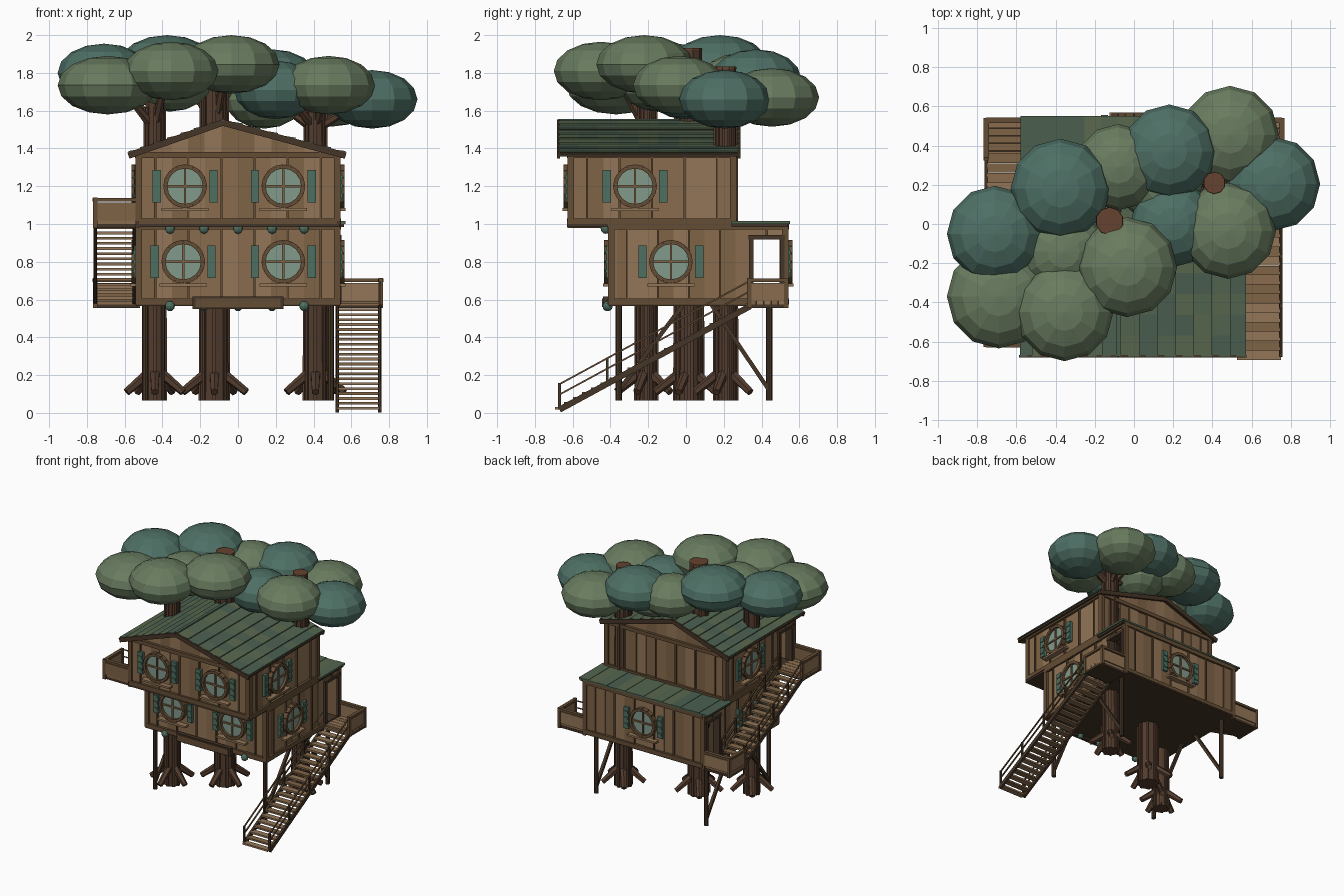
import bpy, bmesh, math, random
from mathutils import Vector as V, Matrix as M

if "Cube" in bpy.data.objects:
    bpy.data.objects.remove(bpy.data.objects["Cube"])
random.seed(4)

COL = dict(wood1=(.25, .15, .075), wood2=(.21, .125, .06), wood3=(.29, .18, .095), trim=(.13, .075, .035),
           dark=(.06, .036, .02), bark=(.085, .045, .027), cut=(.13, .055, .03), leaf_green=(.14, .2, .115),
           leaf_blue=(.075, .16, .13), roof1=(.085, .13, .08), roof2=(.07, .115, .08), roof3=(.1, .14, .075),
           glass=(.22, .32, .26), shutter=(.075, .16, .12))
MATS = {}
for k, c in COL.items():
    MATS[k] = bpy.data.materials.new(k)
    MATS[k].diffuse_color = (*c, 1)
KEYS = list(COL)
WOOD = ['wood1', 'wood2', 'wood3']
ROOF = ['roof1', 'roof2', 'roof3']


class Part:
    """One named object collected from simple solids."""
    def __init__(s, name, frame=M()):
        s.name, s.frame, s.bm = name, frame, bmesh.new()

    def paint(s, verts, col):
        for f in {f for v in verts for f in v.link_faces}:
            f.material_index = KEYS.index(col)

    def box(s, lo, hi, col):
        lo, hi = V(lo), V(hi)
        m = M.Translation((lo + hi) / 2) @ M.Diagonal((*(hi - lo), 1))
        s.paint(bmesh.ops.create_cube(s.bm, size=1, matrix=m)['verts'], col)

    def bar(s, p, q, w, t, col):  # squared timber from p to q
        p, q = V(p), V(q)
        d = (q - p).normalized()
        side = d.cross(V((0, 0, 1)))
        side = V((1, 0, 0)) if side.length < 1e-3 else side.normalized()
        m = M((side, side.cross(d), d)).transposed().to_4x4()
        m = M.Translation((p + q) / 2) @ m @ M.Diagonal((w, t, (q - p).length, 1))
        s.paint(bmesh.ops.create_cube(s.bm, size=1, matrix=m)['verts'], col)

    def cone(s, p, q, r1, r2, n, col):
        p, q = V(p), V(q)
        m = M.Translation((p + q) / 2) @ (q - p).to_track_quat('Z', 'Y').to_matrix().to_4x4()
        s.paint(bmesh.ops.create_cone(s.bm, cap_ends=True, segments=n, radius1=r1, radius2=r2,
                                      depth=(q - p).length, matrix=m)['verts'], col)

    def ball(s, c, r, h, u, v, col):
        m = M.Translation(c) @ M.Diagonal((r, r, h, 1))
        s.paint(bmesh.ops.create_uvsphere(s.bm, u_segments=u, v_segments=v, radius=1, matrix=m)['verts'], col)

    def prism(s, pts, y0, y1, col):  # xz outline extruded along y
        a, b = [[s.bm.verts.new((x, y, z)) for x, z in pts] for y in (y0, y1)]
        n = len(pts)
        s.bm.faces.new(a)
        s.bm.faces.new(b[::-1])
        for i in range(n):
            s.bm.faces.new((a[i], b[i], b[(i + 1) % n], a[(i + 1) % n]))
        s.paint(a + b, col)

    def done(s):
        bmesh.ops.recalc_face_normals(s.bm, faces=s.bm.faces[:])
        me = bpy.data.meshes.new(s.name)
        for k in KEYS:
            me.materials.append(MATS[k])
        s.bm.to_mesh(me)
        s.bm.free()
        ob = bpy.data.objects.new(s.name, me)
        ob.matrix_world = s.frame
        bpy.context.collection.objects.link(ob)


def on_wall(x, y, z, deg):
    return M.Translation((x, y, z)) @ M.Rotation(math.radians(deg), 4, 'Z')


# Plank walls: local x runs along the wall, -y points outward
def wall(name, x, y, deg, half, z0, z1, door=None):
    p = Part(name, on_wall(x, y, 0, deg))
    cuts = [-half, half] + ([door[0], door[1]] if door else [])
    cuts.sort()
    for a, b in zip(cuts, cuts[1:]):
        n = max(1, round((b - a) / .085))
        low = door[2] if door and a == door[0] else z0
        for i in range(n):
            u, w = a + (b - a) * i / n, a + (b - a) * (i + 1) / n
            p.box((u, -random.choice((0, .004, .007)), low), (w, .03, z1), random.choice(WOOD))
            if i % 2:
                p.box((u - .006, -.013, low), (u + .006, .01, z1), 'trim')
    for z in (z0 + .015, z1 - .015):
        for a, b in zip(cuts, cuts[1:]):
            if not (door and a == door[0] and z < door[2]):
                p.box((a, -.02, z - .015), (b, .01, z + .015), 'trim')
    for s in (-1, 1):
        p.box((s * half - .017, -.018, z0), (s * half + .017, .017, z1), 'trim')
    if door:
        for u in door[:2]:
            p.box((u - .012, -.022, z0), (u + .012, .034, door[2]), 'dark')
        p.box((door[0] - .015, -.024, door[2] - .012), (door[1] + .015, .034, door[2] + .012), 'dark')
    p.done()


wall('lower_front_wall', 0, -.395, 0, .525, .575, 1)
wall('lower_back_wall', 0, .525, 180, .525, .575, 1)
wall('lower_right_wall', .525, .065, 90, .46, .575, 1, (.28, .445, .93))
wall('lower_left_wall', -.525, .065, -90, .46, .575, 1, (-.445, -.28, .93))
wall('upper_front_wall', 0, -.61, 0, .525, 1, 1.38)
wall('upper_back_wall', 0, .25, 180, .525, 1, 1.38)
wall('upper_right_wall', .525, -.18, 90, .43, 1, 1.38)
wall('upper_left_wall', -.525, -.18, -90, .43, 1, 1.38, (.24, .40, 1.3))

# Floors
p = Part('floors')
p.box((-.54, -.41, .565), (.54, .54, .6), 'dark')
p.box((-.54, -.63, .985), (.54, .26, 1.015), 'dark')
p.done()


# Round windows with shutters and sill
def window(name, x, y, z, deg, r=.105):
    p = Part(name, on_wall(x, y, z, deg))
    p.cone((0, .02, 0), (0, -.018, 0), r, r, 16, 'glass')
    ring = [(r * math.cos(i * math.pi / 8), -.018, r * math.sin(i * math.pi / 8)) for i in range(17)]
    for a, b in zip(ring, ring[1:]):
        p.bar(a, b, .04, .022, 'trim')
    p.box((-r, -.028, -.006), (r, -.01, .006), 'wood2')
    p.box((-.006, -.028, -r), (.006, -.01, r), 'wood2')
    p.box((-.125, -.045, -r - .025), (.125, .005, -r - .01), 'wood3')
    for s in (-1, 1):
        p.box((s * .15 - .022, -.025, -.085), (s * .15 + .022, .005, .085), 'shutter')
        for k in (-.05, 0, .05):
            p.box((s * .15 - .018, -.031, k - .008), (s * .15 + .018, -.02, k + .008), 'shutter')
    p.done()


for i, (x, y, z, d) in enumerate([(-.29, -.395, .8, 0), (.24, -.395, .8, 0), (-.28, -.61, 1.2, 0), (.24, -.61, 1.2, 0),
                                  (.525, -.08, .8, 90), (.525, -.27, 1.2, 90), (0, .525, .8, 180),
                                  (-.525, -.06, .8, -90), (-.525, -.05, 1.2, -90)]):
    window(f'round_window_{i}', x, y, z, d)

# Gable roof with offset ridge, shingle courses and gable boards
RX, RZ, EZ, Y0, Y1 = -.08, 1.545, 1.37, -.675, .28
p = Part('main_roof')
for ex in (-.58, .57):
    top, low = V((RX, 0, RZ)), V((ex, 0, EZ))
    mid = V((0, (Y0 + Y1) / 2, -.006))
    p.bar(top + mid, low + mid, Y1 - Y0, .014, 'dark')
    for y in (Y0, Y1):
        p.bar(top + V((0, y, -.008)), low + V((0, y, -.008)), .015, .034, 'dark')
    for c in range(7):
        a, b = top.lerp(low, c / 7), top.lerp(low, (c + 1.15) / 7 if c < 6 else 1)
        for j in range(9):
            y = V((0, Y0 + (Y1 - Y0) * (j + .5) / 9, 0))
            p.bar(a + y, b + y + V((0, 0, .012)), (Y1 - Y0) / 9, .008, random.choice(ROOF))
p.box((RX - .012, Y0, RZ - .005), (RX + .012, Y1, RZ + .012), 'roof2')
p.done()
p = Part('gable_boards')
roof_z = lambda x: RZ - .012 - (RZ - EZ) * ((RX - x) / (RX + .58) if x < RX else (x - RX) / (.57 - RX))
for y in (-.61, .22):
    for i in range(12):
        a, b = -.53 + i * 1.06 / 12, -.53 + (i + 1) * 1.06 / 12
        mid = [(RX, roof_z(RX))] if a < RX < b else []
        p.prism([(a, 1.36), (b, 1.36), (b, roof_z(b))] + mid + [(a, roof_z(a))], y, y + .03, random.choice(WOOD))
p.done()

# Flat green roof over the rear of the lower floor
p = Part('rear_roof')
p.box((-.57, .24, .985), (.56, .54, 1), 'dark')
for i in range(14):
    w = 1.15 / 14
    p.box((-.58 + i * w, .24, 1), (-.58 + (i + 1) * w, .55, 1.012 + .003 * (i % 2)), random.choice(ROOF))
p.done()


# Plank decks with boarded railings
def deck(name, s, y0, y1, z, rails):
    p = Part(name)
    a, b = sorted((s * .53, s * .765))
    n = round((y1 - y0) / .04)
    for i in range(n):
        p.box((a, y0 + (y1 - y0) * i / n, z), (b, y0 + (y1 - y0) * (i + .92) / n, z + .018), random.choice(WOOD))
    p.box((a, y0, z - .02), (b, y1, z), 'dark')
    runs = [((s * .755, y0), (s * .755, y1))] + [((s * .53, y), (s * .755, y)) for y in rails]
    for q, r in runs:
        q, r = V((*q, z)), V((*r, z))
        up = lambda h: V((0, 0, h))
        p.bar(q + up(.065), r + up(.065), .014, .095, random.choice(WOOD))
        p.bar(q + up(.128), r + up(.128), .028, .018, 'trim')
        for e in (q, r):
            p.bar(e + up(-.02), e + up(.14), .024, .024, 'trim')
    p.done()


deck('right_landing', 1, .335, .53, .575, [.53])
deck('left_landing', -1, .335, .53, .575, [.53])
deck('left_balcony', -1, -.615, -.4, 1, [-.615])


# Staircases with stringers, treads and double hand rails
def stairs(name, x0, x1, lo, hi, n):
    p = Part(name)
    (ya, za), (yb, zb) = lo, hi
    for i in range(n):
        t = i / (n - 1)
        y, z = ya + (yb - ya) * t, za + (zb - za) * t
        p.box((x0 + .01, y - .024, z), (x1 - .01, y + .024, z + .014), random.choice(WOOD))
    for x in (x0 + .01, x1 - .01):
        p.bar((x, ya, za), (x, yb, zb), .018, .032, 'dark')
        for h in (.08, .135):
            p.bar((x, ya, za + h), (x, yb, zb + h), .009, .009, 'trim')
        for i in range(5):
            y, z = ya + (yb - ya) * i / 4, za + (zb - za) * i / 4
            p.bar((x, y, z), (x, y, z + .14), .014, .014, 'dark')
    p.done()


stairs('right_stairs', .515, .76, (-.67, .017), (.34, .565), 22)
stairs('left_stairs', -.765, -.54, (.335, .59), (-.4, 1.0), 16)

# Support posts and diagonal braces
p = Part('support_posts')
for x in (-.49, .49):
    for y, yi in ((-.355, -.01), (.44, .13)):
        p.cone((x, y, .065), (x, y, .58), .017, .017, 8, 'dark')
        p.bar((x, y, .12), (x, yi, .58), .022, .022, 'dark')
p.done()

# Foliage: x, y, z, radius, colour
LEAVES = [(-.71, -.05, 1.8, .245, 'leaf_blue'), (-.69, -.37, 1.735, .265, 'leaf_green'), (-.355, -.45, 1.81, .25, 'leaf_green'),
          (-.375, .18, 1.845, .255, 'leaf_blue'), (-.035, -.22, 1.845, .255, 'leaf_green'), (-.08, .29, 1.75, .22, 'leaf_green'),
          (-.36, -.14, 1.75, .22, 'leaf_green'), (.18, .37, 1.77, .24, 'leaf_blue'), (.2, 0, 1.71, .22, 'leaf_blue'),
          (.14, .2, 1.66, .21, 'leaf_green'), (.49, .455, 1.67, .25, 'leaf_green'), (.71, .205, 1.66, .24, 'leaf_blue'),
          (.48, -.035, 1.735, .245, 'leaf_green')]
# Trunks: base x, y, top z, radius
TRUNKS = [(-.44, -.21, 1.72, .058), (-.125, .015, 1.93, .078), (.41, .21, 1.83, .062)]
for i, (x, y, z, r) in enumerate(TRUNKS):
    p = Part(f'tree_trunk_{i}')
    p.cone((x, y, .065), (x, y, z), r, r * .9, 10, 'bark')
    p.cone((x, y, z - .01), (x, y, z + .003), r * .92, r * .9, 10, 'cut')
    for k in range(8):
        c, s = math.cos(k * .785), math.sin(k * .785)
        p.bar((x + r * c * .95, y + r * s * .95, .065), (x + r * c * .87, y + r * s * .87, z - .1), .018, .018, 'bark')
    for k in range(5):
        t = math.radians(-90 + 72 * k)
        c, s = math.cos(t), math.sin(t)
        p.cone((x + c * r * .5, y + s * r * .5, .215), (x + c * (r + .1), y + s * (r + .1), .11), .028, .021, 6, 'bark')
    for lx, ly, lz, *_ in LEAVES:
        near = min(TRUNKS, key=lambda t: (t[0] - lx) ** 2 + (t[1] - ly) ** 2)
        if near == (x, y, z, r):
            p.cone((x, y, 1.5), (x + (lx - x) * .6, y + (ly - y) * .6, lz - .05), .028, .016, 6, 'bark')
    p.done()
for i, (x, y, z, r, c) in enumerate(LEAVES):
    p = Part(f'foliage_{i}')
    p.ball((x, y, z), r, .155, 12, 8, c)
    p.done()

# Blank sign board and hanging globe lanterns
p = Part('sign_board')
p.box((-.24, -.44, .55), (.24, -.41, .615), 'dark')
p.box((-.225, -.446, .56), (.225, -.43, .605), 'trim')
p.done()
p = Part('globe_lanterns')
for x in (-.36, -.18, 0, .18, .35):
    p.ball((x, -.425, .975), .027, .027, 10, 6, 'shutter')
    p.ball((x, -.415, .565), .027, .027, 10, 6, 'shutter')
p.done()

for m in bpy.data.materials:
    if m.users and not m.is_grease_pencil:
        m.use_nodes = True
        m.node_tree.nodes["Principled BSDF"].inputs["Base Color"].default_value = m.diffuse_color
